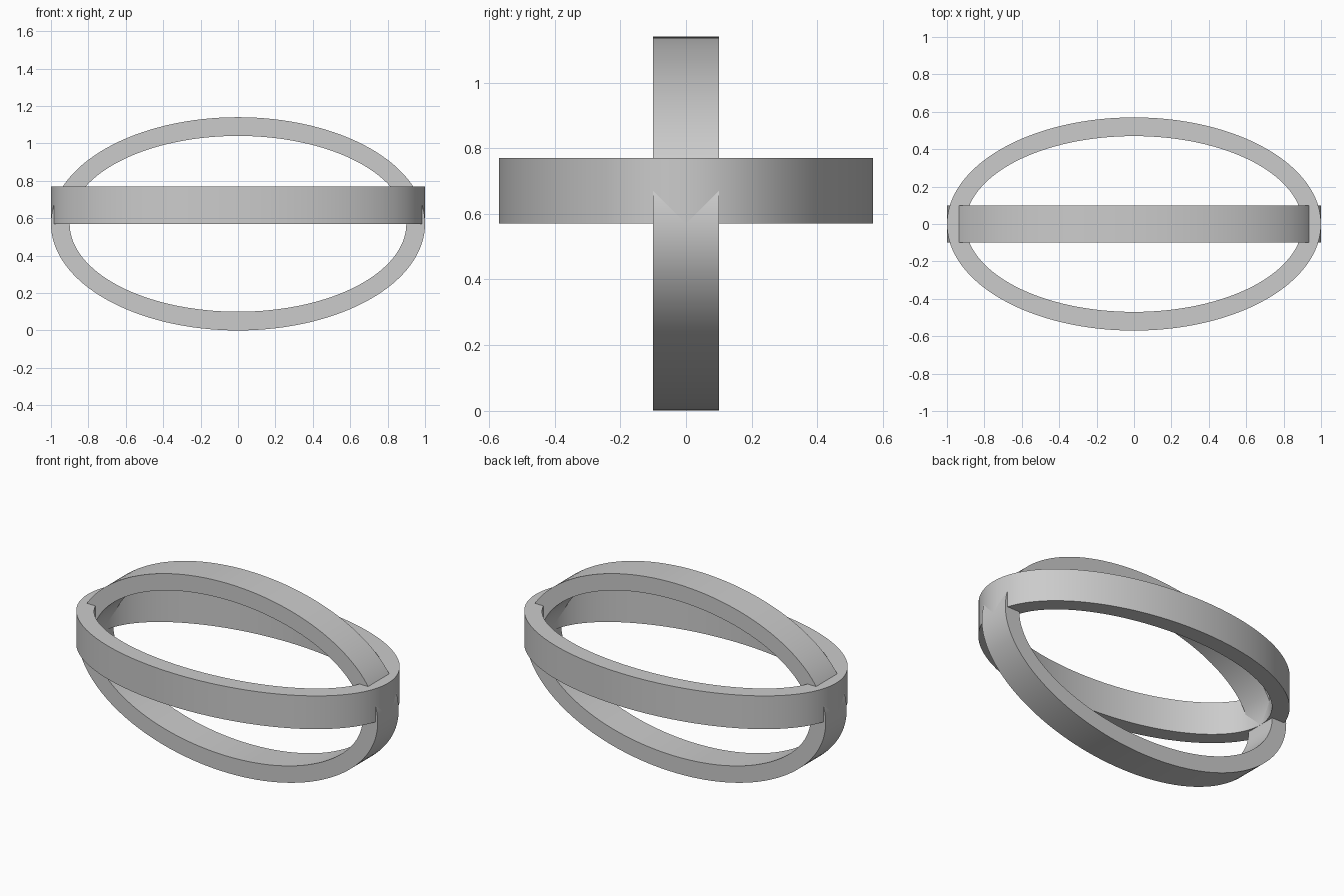
import bpy, bmesh
from math import sin, cos, pi, radians
from mathutils import Matrix, Vector

cube = bpy.data.objects.get("Cube")
if cube:
    bpy.data.objects.remove(cube, do_unlink=True)

# Single grey material
grey = bpy.data.materials.new("light_grey")
grey.use_nodes = True
colour = (0.6, 0.6, 0.6, 1)
grey.diffuse_color = colour
grey.node_tree.nodes["Principled BSDF"].inputs["Base Color"].default_value = colour

LENGTH, HEIGHT = 1.0, 0.57    # outer half axes of both ellipses
WALL, HALF_WIDTH = 0.1, 0.1   # band thickness and half width
SEGMENTS = 128


def oval_band(name, centre_z, tilt):
    """Flat elliptical band around the z axis, tilted about x."""
    bm = bmesh.new()
    section = [(0, -HALF_WIDTH), (0, HALF_WIDTH), (WALL, HALF_WIDTH), (WALL, -HALF_WIDTH)]
    rings = []
    for i in range(SEGMENTS):
        a = 2 * pi * i / SEGMENTS
        rings.append([bm.verts.new(((LENGTH - d) * cos(a), (HEIGHT - d) * sin(a), z))
                      for d, z in section])
    for i, ring in enumerate(rings):
        after = rings[(i + 1) % SEGMENTS]
        for j in range(4):
            k = (j + 1) % 4
            bm.faces.new((ring[j], after[j], after[k], ring[k]))
    bm.transform(Matrix.Translation(Vector((0, 0, centre_z))) @ Matrix.Rotation(tilt, 4, "X"))
    bmesh.ops.recalc_face_normals(bm, faces=bm.faces)
    mesh = bpy.data.meshes.new(name)
    bm.to_mesh(mesh)
    bm.free()
    mesh.materials.append(grey)
    obj = bpy.data.objects.new(name, mesh)
    bpy.context.collection.objects.link(obj)
    bpy.ops.object.select_all(action="DESELECT")
    obj.select_set(True)
    bpy.context.view_layer.objects.active = obj
    bpy.ops.object.shade_smooth_by_angle(angle=radians(30))
    return obj


# Upright band stands on the ground; level band rests slightly above its middle
oval_band("upright_band", HEIGHT, pi / 2)
oval_band("level_band", HEIGHT + HALF_WIDTH, 0)
